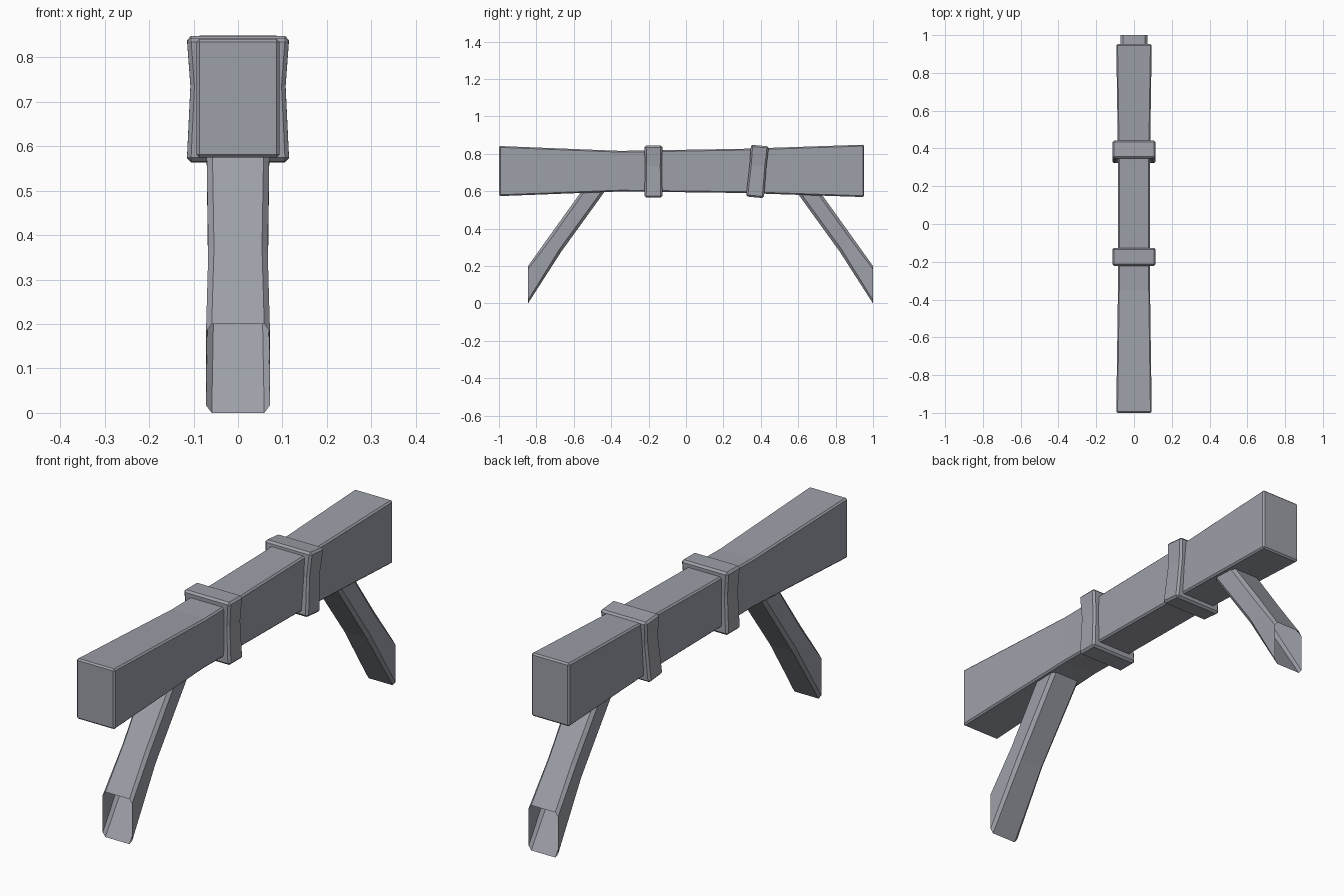
import bpy, math
from mathutils import Vector

if "Cube" in bpy.data.objects:
    bpy.data.objects.remove(bpy.data.objects["Cube"])

# Cool dark grey shared by all parts
GREY = bpy.data.materials.new("dark_grey")
GREY.diffuse_color = (0.34, 0.35, 0.395, 1.0)
GREY.use_nodes = True
GREY.node_tree.nodes["Principled BSDF"].inputs["Base Color"].default_value = GREY.diffuse_color


def loft(name, rings, capped=True, bevel=0.0):
    """Skin a list of equally sized point loops, optionally closed and bevelled."""
    n = len(rings[0])
    verts = [p for r in rings for p in r]
    faces = [(i * n + j, i * n + (j + 1) % n, (i + 1) * n + (j + 1) % n, (i + 1) * n + j)
             for i in range(len(rings) - 1) for j in range(n)]
    if capped:
        faces += [tuple(range(n))[::-1], tuple(range(len(verts) - n, len(verts)))]
    mesh = bpy.data.meshes.new(name)
    mesh.from_pydata(verts, [], faces)
    mesh.materials.append(GREY)
    obj = bpy.data.objects.new(name, mesh)
    bpy.context.collection.objects.link(obj)
    bpy.context.view_layer.objects.active = obj
    bpy.ops.object.mode_set(mode='EDIT')
    bpy.ops.mesh.select_all(action='SELECT')
    bpy.ops.mesh.normals_make_consistent(inside=False)
    bpy.ops.object.mode_set(mode='OBJECT')
    if bevel:
        mod = obj.modifiers.new("edge_bevel", 'BEVEL')
        mod.width, mod.segments = bevel, 1
        mod.limit_method, mod.angle_limit = 'ANGLE', math.radians(40)
    return obj


# Main beam, waisted in the middle: y, half width, bottom z, top z
stations = [(-1.0, 0.094, 0.574, 0.842), (-0.35, 0.085, 0.599, 0.816),
            (0.3, 0.084, 0.591, 0.827), (0.953, 0.094, 0.569, 0.849)]
loft("beam", [[(-w, y, b), (w, y, b), (w, y, t), (-w, y, t)]
              for y, w, b, t in stations], bevel=0.007)

# Bands around the beam, slightly pinched at mid height
for name, y, z, tilt in (("band_front", -0.174, 0.705, 0.0),
                         ("band_back", 0.382, 0.706, -0.095)):
    rings = [[(-w, -d, h), (w, -d, h), (w, d, h), (-w, d, h)]
             for h, w, d in ((-0.139, 0.115, 0.048), (0.03, 0.107, 0.045), (0.139, 0.115, 0.048))]
    band = loft(name, rings, bevel=0.009)
    band.location = (0, y, z)
    band.rotation_euler.x = tilt


def brace_ring(lower, upper, w, c=0.013):
    """Chamfered rectangle spanning lower to upper (y, z) points."""
    lo, up = Vector((0, *lower)), Vector((0, *upper))
    step = (up - lo).normalized() * c * 1.3
    half = [(w - c, lo), (w, lo + step), (w, up - step), (w - c, up)]
    pts = [Vector((x, p.y, p.z)) for x, p in half]
    return pts + [Vector((-p.x, p.y, p.z)) for p in reversed(pts)]


# Slanted braces with open, vertically cut ends, mirrored about the brace centre
MID = 0.0775
profile = [((-0.845, 0.0), (-0.845, 0.2), 0.072),
           ((-0.667, 0.277), (-0.722, 0.372), 0.067),
           ((-0.425, 0.612), (-0.55, 0.612), 0.071)]
for name, flip in (("brace_front", False), ("brace_back", True)):
    rings = []
    for lo, up, w in profile:
        if flip:
            lo, up = (2 * MID - lo[0], lo[1]), (2 * MID - up[0], up[1])
        rings.append(brace_ring(lo, up, w))
    loft(name, rings, capped=False)
